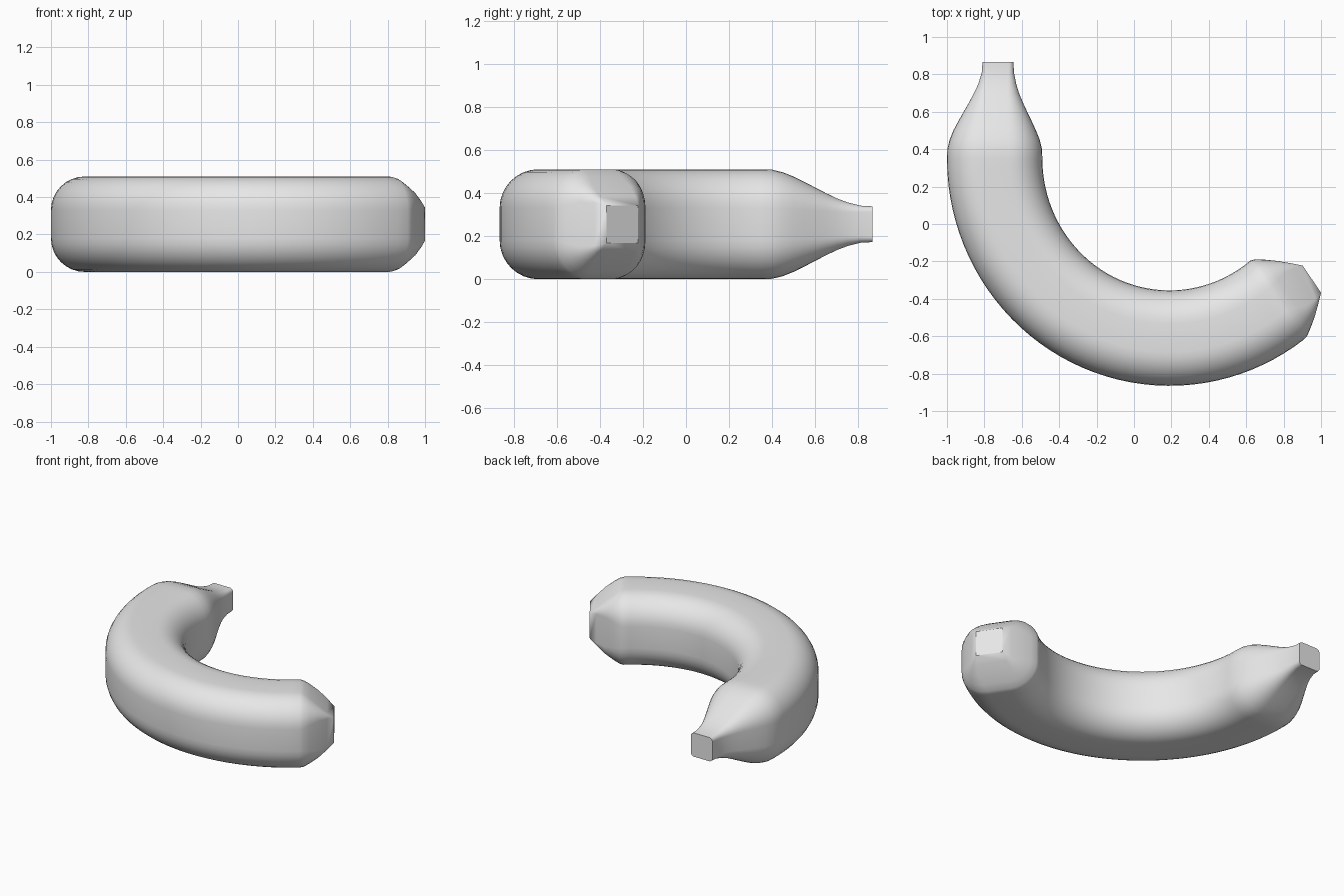
import bpy, bmesh
from math import sin, cos, pi, radians

# Remove the default cube only
cube = bpy.data.objects.get("Cube")
if cube:
    bpy.data.objects.remove(cube, do_unlink=True)

HALF = 0.255      # half thickness of the fruit
ROUND = 0.18      # corner rounding of its section
CORNER_STEPS = 8
ARC_STEPS = 40


def material(name, value):
    mat = bpy.data.materials.new(name)
    mat.use_nodes = True
    colour = (value, value, value, 1)
    mat.diffuse_color = colour
    mat.node_tree.nodes["Principled BSDF"].inputs["Base Color"].default_value = colour
    return mat


def add_ring(bm, x, y, angle, half, rounding):
    """Rounded square section, its width pointing along the given angle."""
    verts = []
    flat = half - rounding
    for corner, (su, sv) in enumerate([(1, 1), (-1, 1), (-1, -1), (1, -1)]):
        for i in range(CORNER_STEPS + 1):
            a = (corner + i / CORNER_STEPS) * pi / 2
            u = su * flat + rounding * cos(a)
            v = sv * flat + rounding * sin(a)
            verts.append(bm.verts.new((x + u * cos(angle), y + u * sin(angle), HALF + v)))
    return verts


# Sections from the stem end to the blunt tip: x, y, angle, half width, rounding
sections = []

# Stem: y, centre x, half width, rounding
for y, x, half, rounding in [
        (0.865, -0.727, 0.083, 0.025), (0.81, -0.728, 0.086, 0.03),
        (0.75, -0.731, 0.101, 0.045), (0.70, -0.735, 0.12, 0.062),
        (0.65, -0.738, 0.144, 0.082), (0.60, -0.741, 0.17, 0.105),
        (0.55, -0.743, 0.196, 0.128), (0.50, -0.745, 0.221, 0.15),
        (0.45, -0.745, 0.241, 0.168), (0.40, -0.745, 0.253, 0.178)]:
    sections.append((x, y, pi, half, rounding))

# Curved body
for i in range(ARC_STEPS + 1):
    t = i / ARC_STEPS
    a = radians(180 + 128 * t)
    tilt = radians(-4) * max(0, (t - 0.8) / 0.2)
    sections.append((0.19 + 0.935 * cos(a), 0.35 + 0.96 * sin(a), a + tilt, HALF, ROUND))

# Taper to the square tip
x0, y0 = sections[-1][:2]
for t, half, rounding in [(0.12, 0.247, 0.168), (0.3, 0.22, 0.13),
                          (0.55, 0.178, 0.075), (0.8, 0.129, 0.03), (1, 0.088, 0)]:
    sections.append((x0 + (0.951 - x0) * t, y0 + (-0.295 - y0) * t,
                     radians(304), half, rounding))

# Skin the sections and close both ends
bm = bmesh.new()
rings = [add_ring(bm, *s) for s in sections]
for a, b in zip(rings, rings[1:]):
    for i in range(len(a)):
        j = (i + 1) % len(a)
        bm.faces.new((a[i], a[j], b[j], b[i]))
bm.faces.new(rings[0])
bm.faces.new(rings[-1])
bmesh.ops.remove_doubles(bm, verts=bm.verts, dist=0.0001)
bmesh.ops.recalc_face_normals(bm, faces=bm.faces)

mesh = bpy.data.meshes.new("banana")
bm.to_mesh(mesh)
bm.free()
banana = bpy.data.objects.new("banana", mesh)
bpy.context.collection.objects.link(banana)
mesh.materials.append(material("plain grey", 0.8))

# Smooth skin with crisp cut ends
bpy.ops.object.select_all(action="DESELECT")
banana.select_set(True)
bpy.context.view_layer.objects.active = banana
bpy.ops.object.shade_smooth_by_angle(angle=radians(40))
